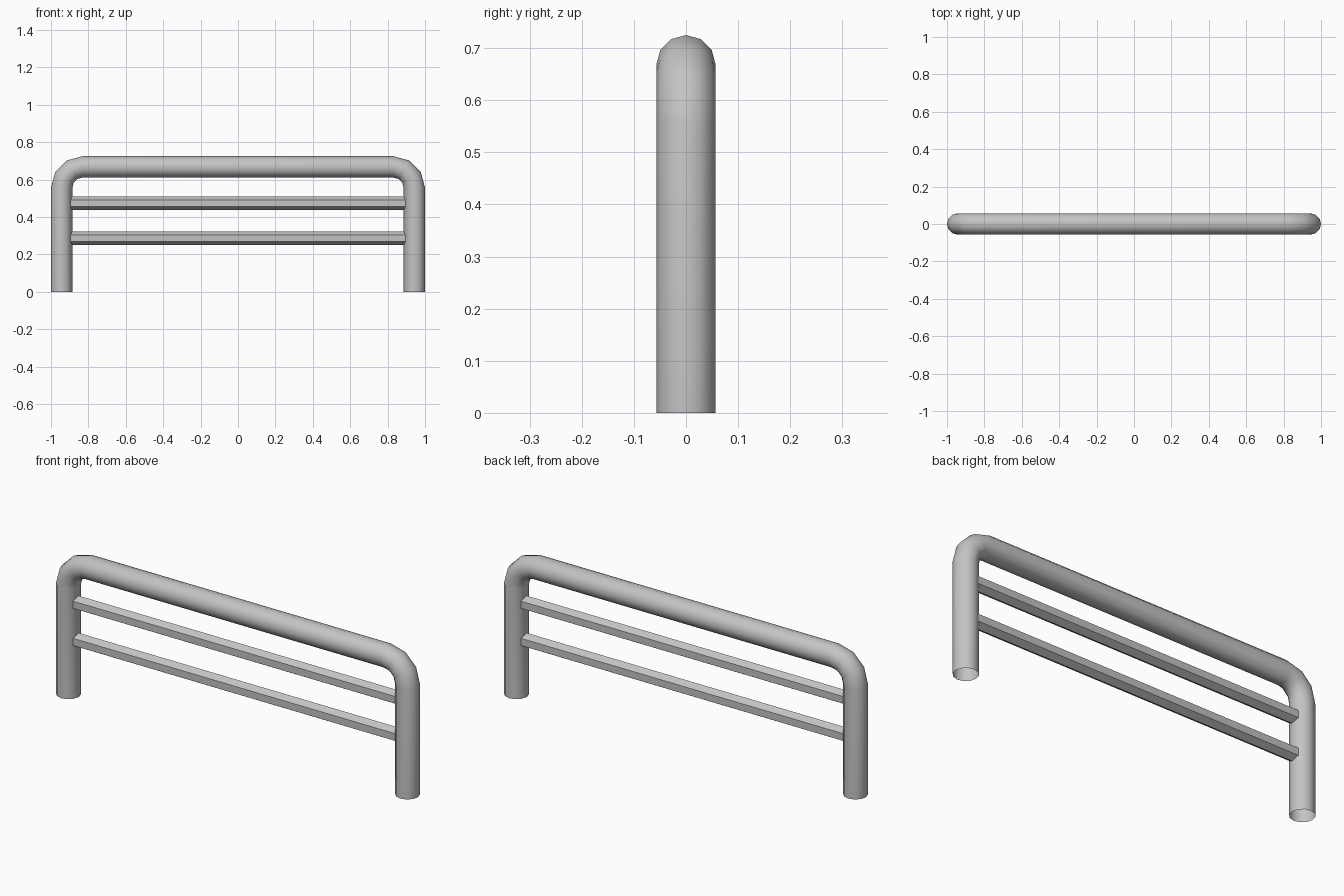
import bpy
import bmesh
from math import cos, sin, pi, radians
from mathutils import Vector

cube = bpy.data.objects.get("Cube")
if cube:
    bpy.data.objects.remove(cube, do_unlink=True)

# Single painted metal colour
metal = bpy.data.materials.new("light_grey_metal")
metal.use_nodes = True
grey = (0.55, 0.55, 0.55, 1)
metal.diffuse_color = grey
metal.node_tree.nodes["Principled BSDF"].inputs["Base Color"].default_value = grey


def tube(name, path, radius, sides, smooth):
    """Sweep an open-ended round section along a path in the xz plane."""
    bm = bmesh.new()
    rings = []
    for i, p in enumerate(path):
        before = path[max(i - 1, 0)]
        after = path[min(i + 1, len(path) - 1)]
        along = (after - before).normalized()
        across = Vector((0, 1, 0)).cross(along)
        ring = []
        for k in range(sides):
            a = 2 * pi * k / sides
            offset = across * cos(a) + Vector((0, 1, 0)) * sin(a)
            ring.append(bm.verts.new(p + offset * radius))
        rings.append(ring)
    for r, s in zip(rings, rings[1:]):
        for k in range(sides):
            n = (k + 1) % sides
            bm.faces.new((r[k], r[n], s[n], s[k]))
    bmesh.ops.recalc_face_normals(bm, faces=bm.faces)
    mesh = bpy.data.meshes.new(name)
    bm.to_mesh(mesh)
    bm.free()
    mesh.materials.append(metal)
    obj = bpy.data.objects.new(name, mesh)
    bpy.context.collection.objects.link(obj)
    if smooth:
        bpy.ops.object.select_all(action="DESELECT")
        obj.select_set(True)
        bpy.context.view_layer.objects.active = obj
        bpy.ops.object.shade_smooth_by_angle(angle=radians(35))
    return obj


# Bent frame: two legs joined by a top bar with rounded corners
pipe, leg_x, bar_z, bend = 0.057, 0.943, 0.668, 0.113
left_half = [Vector((leg_x, 0, 0))]
for step in range(4):
    a = step * pi / 6
    left_half.append(Vector((leg_x - bend + bend * cos(a), 0, bar_z - bend + bend * sin(a))))
right_half = [Vector((-p.x, 0, p.z)) for p in reversed(left_half)]
tube("bent_frame", left_half + right_half, pipe, 12, True)

# Two six-sided cross rails running between the legs
for name, z in (("upper_rail", 0.473), ("lower_rail", 0.286)):
    ends = [Vector((-leg_x + 0.03, 0, z)), Vector((leg_x - 0.03, 0, z))]
    tube(name, ends, 0.036, 6, False)
